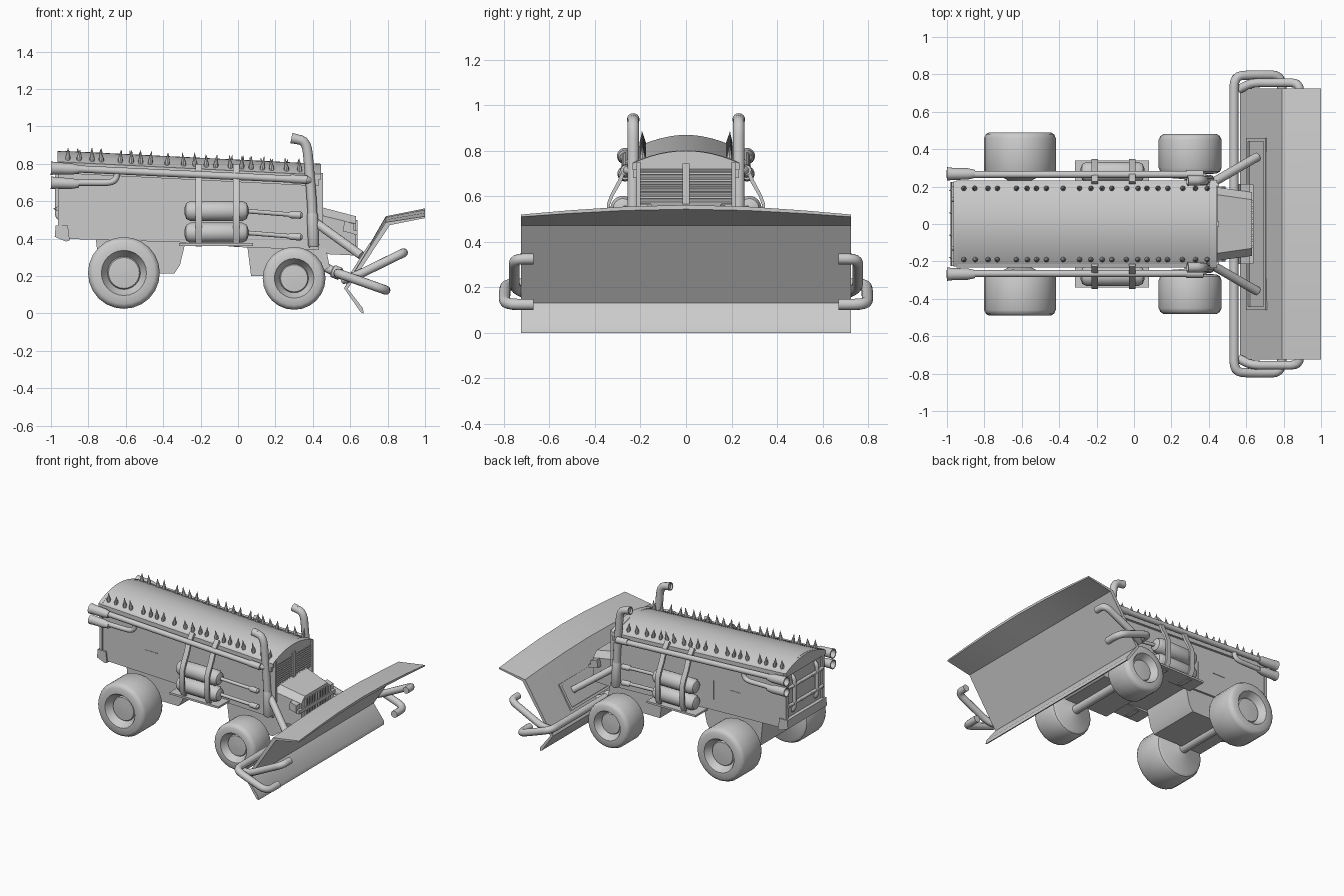
import bpy, bmesh, math, random
from mathutils import Vector

if "Cube" in bpy.data.objects:
    bpy.data.objects.remove(bpy.data.objects["Cube"])
random.seed(3)


def finish(name, bm):
    bmesh.ops.recalc_face_normals(bm, faces=bm.faces)
    me = bpy.data.meshes.new(name)
    bm.to_mesh(me)
    bm.free()
    ob = bpy.data.objects.new(name, me)
    bpy.context.collection.objects.link(ob)
    return ob


def loft(name, sections, cap=True, closed=True):
    bm = bmesh.new()
    rings = [[bm.verts.new(p) for p in s] for s in sections]
    n = len(rings[0])
    for a, b in zip(rings, rings[1:]):
        for i in range(n if closed else n - 1):
            j = (i + 1) % n
            bm.faces.new((a[i], a[j], b[j], b[i]))
    if cap:
        bm.faces.new(rings[0])
        bm.faces.new(rings[-1])
    return finish(name, bm)


def prism(name, xz, y0, y1):
    return loft(name, [[(x, y, z) for x, z in xz] for y in (y0, y1)])


def box(name, x0, x1, y0, y1, z0, z1):
    return prism(name, [(x0, z0), (x1, z0), (x1, z1), (x0, z1)], y0, y1)


def lathe(name, profile, origin, axis, segs=16):
    """profile = (radius, distance along axis); ends are capped"""
    o, a = Vector(origin), Vector(axis).normalized()
    u = a.orthogonal().normalized()
    v = a.cross(u)
    ang = [2 * math.pi * i / segs for i in range(segs)]
    return loft(name, [[o + a * t + (u * math.cos(k) + v * math.sin(k)) * r for k in ang]
                       for r, t in profile])


def tube(name, pts, r, bend=0.05):
    pts = [Vector(p) for p in pts]
    path = [pts[0]]
    for a, b, c in zip(pts, pts[1:], pts[2:]):
        p = b + (a - b).normalized() * min(bend, (a - b).length * .48)
        q = b + (c - b).normalized() * min(bend, (c - b).length * .48)
        for i in range(5):
            t = i / 4
            path.append(p * (1 - t) ** 2 + b * 2 * t * (1 - t) + q * t * t)
    path.append(pts[-1])
    cu = bpy.data.curves.new(name, 'CURVE')
    cu.dimensions = '3D'
    cu.bevel_depth, cu.bevel_resolution, cu.use_fill_caps = r, 4, True
    sp = cu.splines.new('POLY')
    sp.points.add(len(path) - 1)
    for s, p in zip(sp.points, path):
        s.co = (*p, 1)
    ob = bpy.data.objects.new(name, cu)
    bpy.context.collection.objects.link(ob)
    bpy.ops.object.select_all(action='DESELECT')
    ob.select_set(True)
    bpy.context.view_layer.objects.active = ob
    bpy.ops.object.convert(target='MESH')


def eave(x):
    return .81 - .05 * (x + .95)


def arch(x, w, rise, drop, lift=0):
    ys = [w * (i / 6 - 1) for i in range(13)]
    e = eave(x) + lift
    return [(x, y, e + rise * (1 - (y / w) ** 2)) for y in ys] + [(x, w, e - drop), (x, -w, e - drop)]


# Main body, sloping arched roof and front visor
prism('body', [(-.95, .4), (-.95, .8), (.43, .735), (.43, .34), (0, .355), (-.28, .38)], -.215, .215)
loft('roof', [arch(x, .222, .06, .01) for x in (-.95, .43)])
loft('roof_front_visor', [arch(x, .235, .055, .03, .005) for x in (.40, .445)])
loft('roof_rear_rim', [arch(x, .228, .058, .03) for x in (-.965, -.94)])

# Chassis boxes and axles
prism('rear_axle_housing', [(-.76, .4), (-.28, .385), (-.31, .26), (-.34, .215), (-.74, .215)], -.2, .2)
prism('front_axle_housing', [(.05, .36), (.47, .35), (.49, .25), (.42, .2), (.07, .2)], -.2, .2)
for nm, x, z in (('rear', -.61, .215), ('front', .3, .185)):
    lathe(nm + '_axle', [(.03, -.32), (.03, .32)], (x, 0, z), (0, 1, 0))

# Nose, bumper and nose grille
loft('hood', [[(.42, -.2, .32), (.42, .2, .32), (.42, .2, .53), (.42, .16, .575), (.42, -.16, .575), (.42, -.2, .53)],
              [(.63, -.17, .31), (.63, .17, .31), (.63, .17, .48), (.63, .13, .52), (.63, -.13, .52), (.63, -.17, .48)]])
box('nose_bar', .62, .64, -.21, .21, .42, .445)
for i in range(9):
    y = -.12 + i * .03
    box('nose_grille_bar', .625, .64, y - .006, y + .006, .34, .5)

# Cab grille with slats
box('grille_post', .43, .455, -.016, .016, .55, .745)
for s in (1, -1):
    box('grille_side', .43, .455, s * .2, s * .218, .45, .75)
    prism('front_lamp', [(.56, .44), (.62, .425), (.62, .48), (.57, .495)], s * .16, s * .215)
    for i in range(11):
        z = .565 + i * .015
        prism('grille_slat', [(.43, z), (.447, z - .004), (.447, z + .004), (.43, z + .01)], s * .016, s * .2)

# Rear bumper, pipes and spikes
prism('rear_bumper', [(-.975, .47), (-.98, .41), (-.92, .385), (-.9, .39), (-.91, .47)], -.225, .225)
for s in (1, -1):
    tube('rear_upright', [(-.94, s * .13, .5), (-.965, s * .13, .52), (-.965, s * .13, .74), (-.94, s * .13, .76)], .014, .02)
    box('rear_corner_post', -.962, -.94, s * .195, s * .222, .45, .8)
for z in (.56, .69):
    tube('rear_crossbar', [(-.963, -.2, z), (-.963, .2, z)], .012)
    for y in (-.18, -.06, .06, .18):
        lathe('rear_spike', [(.011, 0), (.0005, .025)], (-.965, y, z), (-1, 0, 0), 8)

# Roof spikes
xs = [-.91, -.85, -.78, -.73, -.63, -.57, -.52, -.47, -.38, -.29, -.23, -.17, -.12, -.04,
      .02, .07, .13, .18, .26, .33, .39]
for x in xs:
    for s in (1, -1):
        lathe('roof_spike', [(.011, -.01), (.014, .012), (.009, .03), (.0005, random.uniform(.055, .07))],
              (x, s * .19, eave(x) + .017), (random.uniform(-.15, .15), s * .05, 1), 8)


# Wheels: (name, x, z, radius, inner y, outer y)
for nm, x, z, r, y0, y1 in (('rear_wheel', -.61, .217, .192, .25, .49), ('front_wheel', .3, .188, .168, .27, .48)):
    for s in (1, -1):
        w = y1 - y0
        lathe(nm, [(r * .2, -.03), (r * .45, -.005), (r * .85, 0), (r * .95, .01), (r, .03), (r, w - .03), (r * .95, w - .01),
                   (r * .86, w), (r * .63, w), (r * .6, w - .012), (r * .46, w - .05), (r * .43, w - .04),
                   (r * .1, w - .036)], (x, s * y0, z), (0, s, 0), 24)

for s in (1, -1):
    # Side eaves rail
    loft('eave_rail', [[(x, s * .215, eave(x) - .06), (x, s * .232, eave(x) - .06),
                        (x, s * .232, eave(x)), (x, s * .215, eave(x) + .005)] for x in (-.95, .43)])
    # Long exhausts with flared open tips
    tube('upper_exhaust', [(-.9, s * .265, .775), (.36, s * .265, .715), (.385, s * .24, .712)], .019)
    tube('lower_exhaust', [(-.9, s * .265, .7), (-.68, s * .265, .698), (-.65, s * .262, .72), (-.645, s * .26, .76)], .017)
    for z, r in ((.777, .036), (.699, .034)):
        lathe('exhaust_tip', [(r * .6, .15), (r * .85, .11), (r * .9, .03), (r, 0), (r * .8, 0), (r * .65, .06)],
              (-1, s * .268, z), (1, 0, -.04))
    # Upright stack with bent, hollow mouth
    tube('stack', [(.405, s * .232, .37), (.395, s * .232, .6), (.368, s * .232, .92), (.3, s * .232, .935)], .026, .07)
    lathe('stack_lower_sleeve', [(.024, 0), (.03, .01), (.03, .17), (.026, .18)], (.405, s * .232, .355), (-.04, 0, 1))
    lathe('stack_mouth', [(.026, -.02), (.028, .015), (.021, .015), (.019, -.015)], (.3, s * .232, .935), (-1, 0, .2))
    tube('pipe_joint', [(.28, s * .265, .72), (.37, s * .265, .715)], .023)

    # Side tanks, tray, feed pipes and straps
    box('tank_tray', -.315, .08, s * .2, s * .34, .362, .376)
    for z in (.548, .432):
        lathe('side_tank', [(.02, 0), (.042, .008), (.054, .03), (.054, .31), (.042, .332), (.02, .34)],
              (-.285, s * .278, z), (1, 0, 0), 20)
        tube('tank_feed_pipe', [(.04, s * .27, z), (.29, s * .25, z - .02)], .012)
        lathe('feed_pipe_nozzle', [(.012, 0), (.019, .012), (.019, .065), (.01, .075)],
              (.27, s * .252, z - .019), (1, 0, -.06))
    for x in (-.21, -.01):
        inner = [(.215, .78), (.25, .75), (.285, .66), (.32, .6), (.335, .56), (.335, .42), (.31, .37), (.22, .37)]
        outer = [(.228, .8), (.265, .755), (.3, .668), (.334, .605), (.348, .565), (.348, .415), (.316, .357), (.22, .357)]
        loft('tank_strap', [[(x + d, s * y, z) for y, z in inner + outer[::-1]] for d in (-.018, .018)])

    # Body panel seams
    box('panel_strip', -.376, -.372, s * .214, s * .218, .46, .6)
    box('panel_strip', -.60, -.5, s * .214, s * .218, .56, .564)

    # Plough arms and hitch links
    tube('plough_arm', [(.41, s * .215, .49), (.66, s * .36, .31)], .024)
    tube('hitch_link', [(.44, s * .12, .26), (.61, s * .16, .18)], .024)
    lathe('hitch_joint', [(.02, 0), (.034, .01), (.034, .05), (.02, .06)], (.5, s * .13, .23), (1, .2 * s, -.4))
    # Wrap-around guard tubes at plough ends
    tube('guard_tube_lower', [(.535, 0, .215), (.535, s * .79, .215), (.62, s * .797, .185),
                              (.79, s * .797, .125), (.79, s * .67, .125)], .025, .06)
    tube('guard_tube_upper', [(.56, s * .72, .18), (.63, s * .755, .2), (.885, s * .755, .325),
                              (.885, s * .67, .325)], .024, .05)

# Plough blade: folded section, lip crowned toward the middle
secs = []
for y, d in ((-.725, 0), (-.52, .018), (-.27, .035), (0, .042), (.27, .035), (.52, .018), (.725, 0)):
    secs.append([(x, y, z) for x, z in (
        (.672, 0), (.668, .028), (.587, .132), (.812, .473), (1, .51 + d * .8), (1, .52 + d),
        (.79, .488 + d * .75), (.567, .135), (.655, .008))])
loft('plough_blade', secs)

# Raised frame on the back of the plough
def back_strip(y0, y1, t0, t1):
    f = lambda t, o: (.567 + .223 * t - o * .86, .135 + .353 * t + o * .5)
    prism('plough_back_frame', [f(t0, -.003), f(t1, -.003), f(t1, .014), f(t0, .014)], y0, y1)


back_strip(-.46, .46, .2, .24)
back_strip(-.46, .46, .62, .66)
back_strip(-.46, -.44, .2, .66)
back_strip(.44, .46, .2, .66)

# Smooth round parts, keep edges sharp
bpy.ops.object.select_all(action='SELECT')
bpy.context.view_layer.objects.active = bpy.data.objects['body']
bpy.ops.object.shade_smooth_by_angle(angle=math.radians(35))
